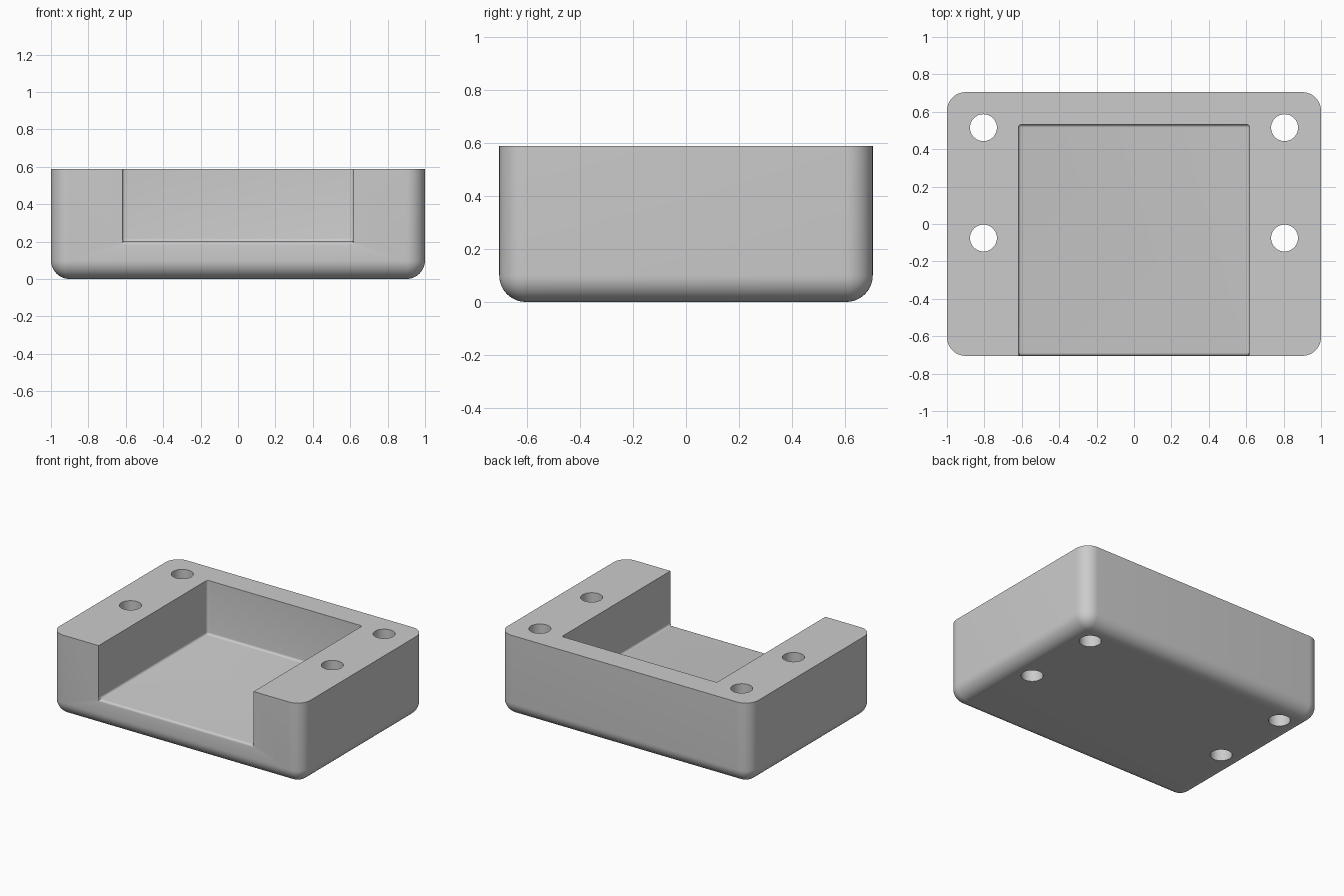
import bpy, bmesh, math
from mathutils import Matrix, Vector

cube = bpy.data.objects.get("Cube")
if cube:
    bpy.data.objects.remove(cube, do_unlink=True)

HX, HY, H = 1.0, 0.705, 0.588      # half width, half depth, height
PX, PY, FLOOR = 0.618, 0.532, 0.2  # pocket half width, back wall, floor
R, r = 0.1, 0.016                  # outer and pocket fillets

grey = bpy.data.materials.new("plain grey")
grey.use_nodes = True
colour = (0.6, 0.6, 0.6, 1)
grey.diffuse_color = colour
grey.node_tree.nodes["Principled BSDF"].inputs["Base Color"].default_value = colour


def finish(name, bm):
    bmesh.ops.recalc_face_normals(bm, faces=bm.faces)
    mesh = bpy.data.meshes.new(name)
    bm.to_mesh(mesh)
    bm.free()
    obj = bpy.data.objects.new(name, mesh)
    bpy.context.collection.objects.link(obj)
    mesh.materials.append(grey)
    return obj


def rounded_box(name, lo, hi, radius, segments, pick):
    """Box between two corners, with the picked edges rounded."""
    lo, hi = Vector(lo), Vector(hi)
    bm = bmesh.new()
    bmesh.ops.create_cube(bm, size=1, matrix=Matrix.Translation((lo + hi) / 2)
                          @ Matrix.Diagonal((*(hi - lo), 1)))
    edges = [e for e in bm.edges if pick(e.verts[0].co, e.verts[1].co)]
    bmesh.ops.bevel(bm, geom=edges, offset=radius, segments=segments,
                    profile=0.5, affect='EDGES')
    return finish(name, bm)


# Solid block with rounded uprights and underside
body = rounded_box("holder_body", (-HX, -HY, 0), (HX, HY, H), R, 12,
                   lambda a, b: min(a.z, b.z) < H / 2)

# Open-fronted pocket with filleted floor and back corners
pocket = rounded_box("pocket_cutter", (-PX, -HY - 0.2, FLOOR), (PX, PY, H + 0.2), r, 5,
                     lambda a, b: min(a.z, b.z) < H and max(a.y, b.y) > 0
                     or a.z < H and b.z < H and a.y != b.y)

# Rounded front lip of the pocket floor
bm = bmesh.new()
steps = [i / 5 * math.pi / 2 for i in range(6)]
profile = [(-HY + r - r * math.cos(t), FLOOR - r + r * math.sin(t)) for t in steps]
profile += [(-HY + r, FLOOR + 0.003), (-HY - 0.05, FLOOR + 0.003), (-HY - 0.05, FLOOR - r)]
face = bm.faces.new([bm.verts.new((-PX, y, z)) for y, z in profile])
side = bmesh.ops.extrude_face_region(bm, geom=[face])["geom"]
bmesh.ops.translate(bm, vec=(2 * PX, 0, 0),
                    verts=[v for v in side if isinstance(v, bmesh.types.BMVert)])
lip = finish("lip_cutter", bm)

# Four through holes
bm = bmesh.new()
for x in (-0.805, 0.805):
    for y in (-0.075, 0.515):
        bmesh.ops.create_cone(bm, cap_ends=True, segments=48, radius1=0.072, radius2=0.072,
                              depth=2, matrix=Matrix.Translation((x, y, H / 2)))
holes = finish("hole_cutter", bm)

# Cut the block
for cutter in (pocket, lip, holes):
    mod = body.modifiers.new(cutter.name, 'BOOLEAN')
    mod.operation, mod.solver, mod.object = 'DIFFERENCE', 'EXACT', cutter
    bpy.context.view_layer.objects.active = body
    bpy.ops.object.modifier_apply(modifier=mod.name)
    bpy.data.objects.remove(cutter, do_unlink=True)

bpy.ops.object.select_all(action='DESELECT')
body.select_set(True)
bpy.context.view_layer.objects.active = body
bpy.ops.object.shade_smooth_by_angle(angle=math.radians(30))
